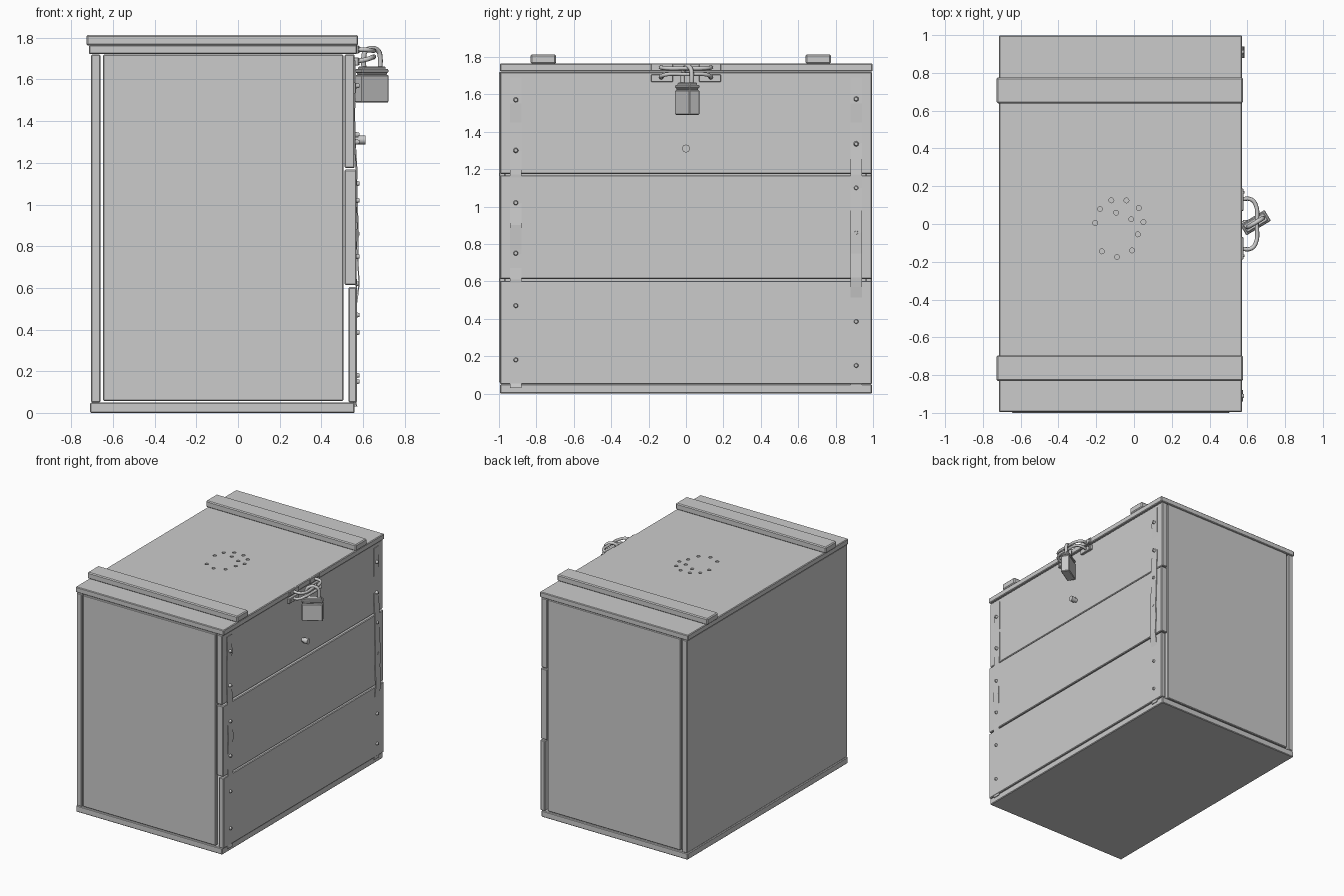
import bpy, bmesh, math
from mathutils import Vector, Matrix

if "Cube" in bpy.data.objects:
    bpy.data.objects.remove(bpy.data.objects["Cube"], do_unlink=True)

grey = bpy.data.materials.new("plain grey")
grey.use_nodes = True
tone = (0.6, 0.6, 0.6, 1)
grey.diffuse_color = tone
grey.node_tree.nodes["Principled BSDF"].inputs["Base Color"].default_value = tone


def finish(name, bm, smooth=False):
    mesh = bpy.data.meshes.new(name)
    bmesh.ops.recalc_face_normals(bm, faces=bm.faces)
    bm.to_mesh(mesh)
    bm.free()
    mesh.materials.append(grey)
    ob = bpy.data.objects.new(name, mesh)
    bpy.context.scene.collection.objects.link(ob)
    if smooth:
        bpy.ops.object.select_all(action='DESELECT')
        bpy.context.view_layer.objects.active = ob
        ob.select_set(True)
        bpy.ops.object.shade_smooth_by_angle(angle=math.radians(40))
    return ob


def board(name, xs, ys, zs, bevel=0.005):
    bm = bmesh.new()
    bmesh.ops.create_cube(bm, size=1)
    for v in bm.verts:
        v.co = [(a + b) / 2 + c * (b - a) for (a, b), c in zip((xs, ys, zs), v.co)]
    if bevel:
        bmesh.ops.bevel(bm, geom=bm.edges[:], offset=bevel, segments=1, affect='EDGES')
    return finish(name, bm)


def add_rod(bm, centre, radius, depth, axis='X', sides=16, tip=None):
    turn = Matrix.Rotation(math.pi / 2, 4, 'Y') if axis == 'X' else Matrix()
    bmesh.ops.create_cone(bm, cap_ends=True, segments=sides, radius1=radius,
                          radius2=radius if tip is None else tip, depth=depth,
                          matrix=Matrix.Translation(centre) @ turn)


def wire(name, points, radius):
    curve = bpy.data.curves.new(name, 'CURVE')
    curve.dimensions = '3D'
    curve.bevel_depth = radius
    curve.bevel_resolution = 2
    curve.use_fill_caps = True
    curve.resolution_u = 6
    spline = curve.splines.new('BEZIER')
    spline.bezier_points.add(len(points) - 1)
    for bp, p in zip(spline.bezier_points, points):
        bp.co = p
        bp.handle_left_type = bp.handle_right_type = 'AUTO'
    curve.materials.append(grey)
    ob = bpy.data.objects.new(name, curve)
    bpy.context.scene.collection.objects.link(ob)


# Crate body: floor, back wall, end panels and overlapping planks
board("floor_board", (-0.71, 0.56), (-0.995, 0.995), (0, 0.05))
board("back_wall", (-0.705, -0.66), (-0.995, 0.995), (0.05, 1.72))
for side, y in (("front", -0.985), ("rear", 0.975)):
    board(side + "_panel", (-0.648, 0.506), (y - 0.015, y + 0.02), (0.058, 1.72))
board("lower_plank", (0.53, 0.57), (-0.995, 0.995), (0.05, 0.603))
board("middle_plank", (0.512, 0.568), (-0.995, 0.995), (0.613, 1.167))
board("upper_plank", (0.512, 0.56), (-0.995, 0.995), (1.175, 1.72))

# Lid with a ring of air holes and two cleats
lid = board("lid", (-0.715, 0.572), (-0.995, 0.998), (1.722, 1.765))
bm = bmesh.new()
for x, y in ((-.12, .125), (-.04, .125), (.025, .085), (.05, .01), (.02, -.055),
             (-.01, -.14), (-.09, -.175), (-.17, -.145), (-.205, .005),
             (-.18, .08), (-.095, .06), (-.015, .025)):
    add_rod(bm, (x, y, 1.765), 0.013, 0.06, 'Z', 12)
cutter = finish("hole_cutter", bm)
cutter.hide_render = True
mod = lid.modifiers.new("air holes", 'BOOLEAN')
mod.operation = 'DIFFERENCE'
mod.solver = 'EXACT'
mod.object = cutter
bpy.context.view_layer.objects.active = lid
bpy.ops.object.modifier_apply(modifier=mod.name)
bpy.data.objects.remove(cutter, do_unlink=True)
for side, y in (("front", -0.763), ("rear", 0.707)):
    board(side + "_cleat", (-0.728, 0.577), (y - 0.068, y + 0.068), (1.763, 1.813), 0.007)


# Bent metal straps, which dip into the planks in places, with their rivets
def strap(name, y, profile, rivets):
    bm = bmesh.new()
    rows = []
    for z, x in profile:
        rows.append([bm.verts.new((x + dx, y + dy, z)) for dx, dy in
                     ((-0.006, -0.03), (0, -0.03), (0, 0.03), (-0.006, 0.03))])
    for a, b in zip(rows, rows[1:]):
        for i in range(4):
            j = (i + 1) % 4
            bm.faces.new((a[i], a[j], b[j], b[i]))
    bm.faces.new(rows[0])
    bm.faces.new(rows[-1])
    finish(name + "_strap", bm)
    bm = bmesh.new()
    for z in rivets:
        add_rod(bm, (0.573, y, z), 0.014, 0.02, sides=12, tip=0.009)
    finish(name + "_rivets", bm, True)


strap("front", -0.91, ((.03, .573), (.06, .566), (.55, .566), (.61, .572), (.7, .566),
      (.77, .569), (.9, .577), (1, .569), (1.1, .564), (1.17, .569), (1.3, .564),
      (1.45, .562), (1.55, .567), (1.69, .564)), (.18, .47, .75, 1.02, 1.3, 1.57))
strap("rear", 0.91, ((.03, .566), (.5, .568), (.57, .578), (.62, .584), (.75, .577),
      (.86, .58), (1.1, .572), (1.17, .573), (1.34, .563), (1.45, .562),
      (1.55, .567), (1.69, .564)), (.15, .385, .62, .86, 1.1, 1.335, 1.575))

# Peg below the lock
bm = bmesh.new()
add_rod(bm, (0.58, 0, 1.31), 0.015, 0.05)
add_rod(bm, (0.595, 0, 1.31), 0.021, 0.036)
finish("peg", bm, True)

# Hasp plates, screws and wire staples
for level, z, sag in (("upper", 1.745, 0.006), ("lower", 1.687, -0.02)):
    for side in (-1, 1):
        ys = sorted((side * 0.07, side * 0.187))
        board(f"{level}_hasp_plate", (0.555, 0.579), ys, (z - 0.021, z + 0.019), 0.003)
        bm = bmesh.new()
        for dz in (-0.01, 0.01):
            add_rod(bm, (0.58, side * 0.168, z + dz), 0.007, 0.008, sides=10)
        finish(level + "_hasp_screws", bm, True)
    wire(level + "_staple", [(0.56, -0.13, z), (0.62, -0.13, z - sag / 2),
         (0.645, -0.1, z - sag), (0.65, 0, z - sag), (0.645, 0.1, z - sag),
         (0.62, 0.13, z - sag / 2), (0.56, 0.13, z)], 0.011)

# Padlock hanging at an angle from the staples
place = Matrix.Translation((0.643, 0.007, 0)) @ Matrix.Rotation(math.radians(31), 4, 'Z')
for name, length, depth, zs in (("padlock_body", 0.152, 0.066, (1.49, 1.622)),
                                ("padlock_groove", 0.14, 0.056, (1.62, 1.634)),
                                ("padlock_cap", 0.152, 0.066, (1.632, 1.65)),
                                ("padlock_collar", 0.13, 0.05, (1.645, 1.662))):
    ob = board(name, (-length / 2, length / 2), (-depth / 2, depth / 2), zs, 0.005)
    ob.data.transform(place)
arch = [(-0.045, 1.64), (-0.045, 1.715)]
arch += [(-0.045 * math.cos(a * math.pi / 6), 1.715 + 0.035 * math.sin(a * math.pi / 6))
         for a in range(1, 6)]
arch += [(0.045, 1.715), (0.045, 1.64)]
wire("padlock_shackle", [place @ Vector((x, 0, z)) for x, z in arch], 0.012)
